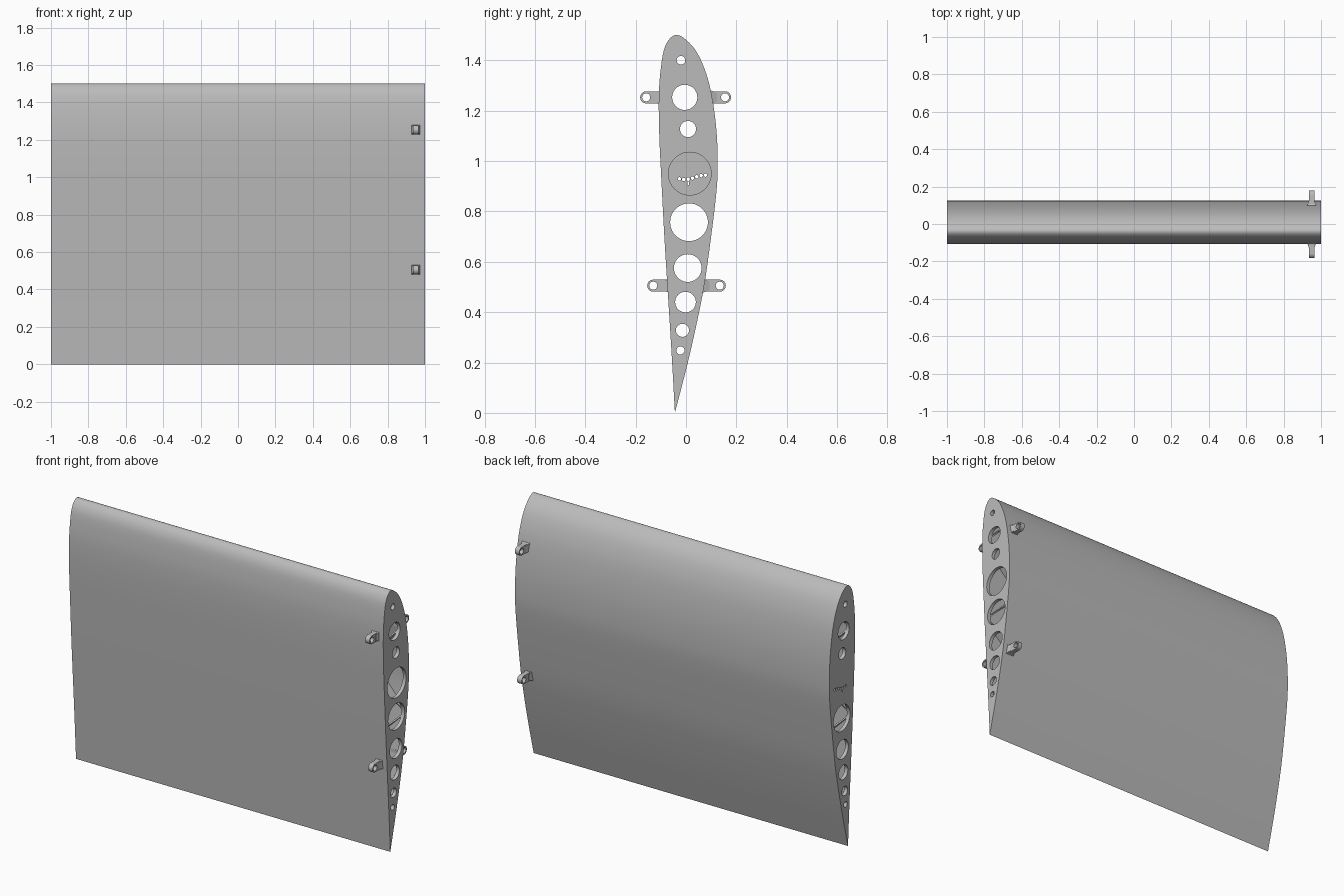
import bpy, bmesh
from math import pi, sin, cos, radians, sqrt
from mathutils import Matrix, Vector

cube = bpy.data.objects.get("Cube")
if cube:
    bpy.data.objects.remove(cube)

grey = bpy.data.materials.new("light_grey")
grey.use_nodes = True
COLOUR = (0.5, 0.5, 0.5, 1)
grey.diffuse_color = COLOUR
grey.node_tree.nodes["Principled BSDF"].inputs["Base Color"].default_value = COLOUR


def make(name, bm):
    bmesh.ops.recalc_face_normals(bm, faces=bm.faces)
    mesh = bpy.data.meshes.new(name)
    bm.to_mesh(mesh)
    bm.free()
    mesh.materials.append(grey)
    ob = bpy.data.objects.new(name, mesh)
    bpy.context.collection.objects.link(ob)
    return ob


def add_prism(bm, pts, x0, x1):
    """Extrude a (y, z) outline along x."""
    face = bm.faces.new([bm.verts.new((x0, y, z)) for y, z in pts])
    new = bmesh.ops.extrude_face_region(bm, geom=[face])["geom"]
    verts = [v for v in new if isinstance(v, bmesh.types.BMVert)]
    bmesh.ops.translate(bm, verts=verts, vec=(x1 - x0, 0, 0))


def prism(name, pts, x0, x1):
    bm = bmesh.new()
    add_prism(bm, pts, x0, x1)
    return make(name, bm)


def circle(y, z, r, n=40):
    return [(y + r * cos(2 * pi * i / n), z + r * sin(2 * pi * i / n)) for i in range(n)]


def boolean(ob, cutter, operation="DIFFERENCE"):
    mod = ob.modifiers.new("cut", "BOOLEAN")
    mod.operation, mod.object, mod.solver = operation, cutter, "EXACT"
    bpy.context.view_layer.objects.active = ob
    bpy.ops.object.modifier_apply(modifier=mod.name)


def smooth(ob):
    bpy.ops.object.select_all(action="DESELECT")
    ob.select_set(True)
    bpy.context.view_layer.objects.active = ob
    bpy.ops.object.shade_smooth_by_angle(angle=radians(30))


def spline(p, steps=6):
    """Smooth open curve through the given points."""
    p = [Vector(q) for q in p]
    p = [2 * p[0] - p[1]] + p + [2 * p[-1] - p[-2]]
    out = []
    for a, b, c, d in zip(p, p[1:], p[2:], p[3:]):
        for i in range(steps):
            t = i / steps
            out.append(0.5 * (2 * b + (c - a) * t + (2 * a - 5 * b + 4 * c - d) * t**2
                              + (3 * b - a - 3 * c + d) * t**3))
    return out


# Airfoil outline from the trailing edge, up the front and down the back
AIRFOIL = spline([(-.044, 0), (-.058, .25), (-.073, .49), (-.086, .7), (-.098, .93),
                  (-.106, 1.1), (-.108, 1.25), (-.101, 1.36), (-.083, 1.455), (-.045, 1.5),
                  (-.002, 1.483), (.044, 1.43), (.081, 1.345), (.105, 1.245), (.121, 1.12),
                  (.126, .99), (.121, .88), (.101, .71), (.073, .51), (.042, .353),
                  (.006, .195), (-.044, 0)])


def shrunk(k):
    centre = Vector((.005, .9))
    return [centre + (p - centre) * k for p in AIRFOIL]


# Hollow wing with closed end ribs
wing = prism("wing_skin", AIRFOIL, -1, 1)
cavity = prism("cavity_cutter", shrunk(.95), -.98, .98)
boolean(wing, cavity)

# Lightening holes along the span
HOLES = [(-.02, 1.4, .017), (-.005, 1.253, .05), (.008, 1.127, .032), (.012, .757, .075),
         (.007, .575, .055), (-.002, .44, .041), (-.014, .328, .026), (-.022, .248, .016)]
bm = bmesh.new()
for y, z, r in HOLES:
    add_prism(bm, circle(y, z, r), -1.1, 1.1)
# Large opening in one end rib only
add_prism(bm, circle(.015, .95, .085), -.97, 1.1)
bores = make("bore_cutter", bm)

# Row of pin holes and a slot in the opposite rib
bm = bmesh.new()
for i in range(7):
    add_prism(bm, circle(-.026 + i * .0172, .929 - .003 * sin(i) + .0004 * i * i, .007, 12), -1.1, -.975)
add_prism(bm, [(.005, .905), (.011, .905), (.011, .918), (.005, .918)], -1.1, -.975)
pins = make("pin_hole_cutter", bm)
boolean(wing, bores)
boolean(wing, pins)
smooth(wing)

# Diagonal internal webs, pierced by the same holes
webs_core = prism("web_limit", shrunk(.965), -.985, .985)
for sign, label in ((1, "rising"), (-1, "falling")):
    bm = bmesh.new()
    for i in range(-3, 4):
        place = Matrix.Translation((i * .5, 0, .75)) @ Matrix.Rotation(sign * pi / 4, 4, "Y")
        bmesh.ops.create_cube(bm, size=1, matrix=place @ Matrix.Diagonal((.008, .6, 3, 1)))
    web = make(label + "_webs", bm)
    boolean(web, webs_core, "INTERSECT")
    boolean(web, bores)

# Hinge lugs: rounded tab with an eye, on a flared foot
for label, side, skin, eye, z in (("upper_front", -1, -.106, -.158, 1.253),
                                  ("upper_back", 1, .103, .155, 1.253),
                                  ("lower_front", -1, -.073, -.13, .505),
                                  ("lower_back", 1, .073, .134, .505)):
    r = .024
    arc = [(eye + side * r * cos(a), z + r * sin(a))
           for a in (-pi / 2 + pi * i / 16 for i in range(17))]
    root = skin - side * .004
    tab = prism(label + "_lug", arc + [(root, z + r), (root, z - r)], .936, .964)
    hole = prism("eye_cutter", circle(eye, z, .016, 24), .9, 1)
    boolean(tab, hole)
    bpy.data.objects.remove(hole)
    smooth(tab)
    bm = bmesh.new()
    place = (Matrix.Translation((.95, skin + side * .007, z)) @ Matrix.Diagonal((.025, .026, .028, 1))
             @ Matrix.Rotation(-side * pi / 2, 4, "X") @ Matrix.Rotation(pi / 4, 4, "Z"))
    bmesh.ops.create_cone(bm, cap_ends=True, segments=4, radius1=sqrt(2),
                          radius2=sqrt(2) * .62, depth=1, matrix=place)
    make(label + "_lug_foot", bm)

for helper in (cavity, bores, pins, webs_core):
    bpy.data.objects.remove(helper)
